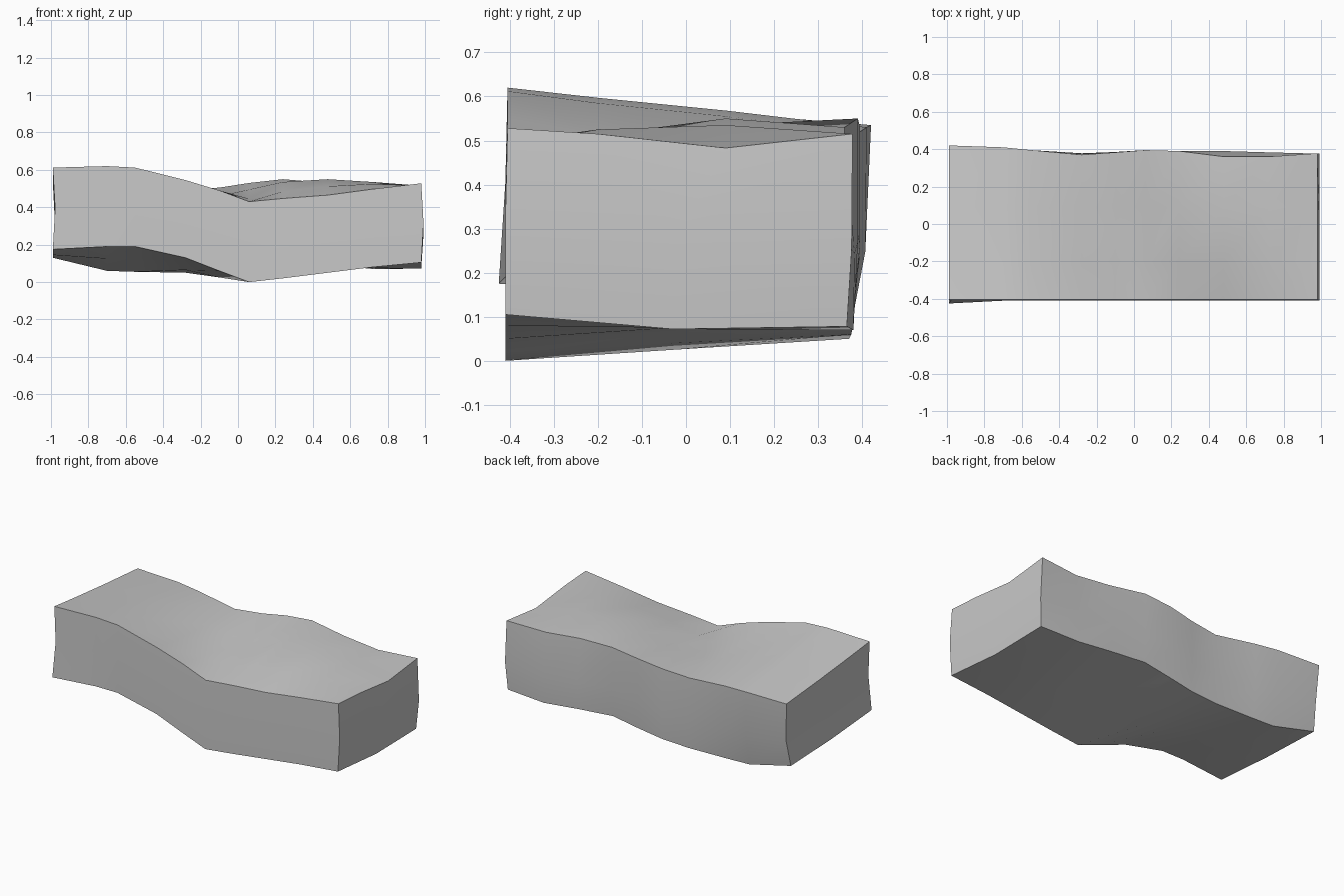
import bpy, bmesh, math

cube = bpy.data.objects.get("Cube")
if cube:
    bpy.data.objects.remove(cube, do_unlink=True)

# Single grey finish
grey = bpy.data.materials.new("grey")
grey.use_nodes = True
colour = (0.58, 0.58, 0.58, 1)
grey.diffuse_color = colour
grey.node_tree.nodes["Principled BSDF"].inputs["Base Color"].default_value = colour

# Sections along the slab: x, top heights from front to back,
# underside heights from front to back, back (top, waist, bottom) depth
sections = [
    (-0.99, (.612, .59, .562, .535), (.175, .145, .13), (.42, .405, .375)),
    (-0.70, (.62, .597, .568, .53), (.19, .125, .06), (.41, .407, .37)),
    (-0.55, (.612, .585, .555, .52), (.19, .12, .055), (.395, .395, .37)),
    (-0.28, (.545, .515, .495, .49), (.13, .065, .05), (.37, .378, .37)),
    (-0.10, (.49, .46, .475, .505), (.06, .025, .06), (.383, .385, .375)),
    (0.06, (.43, .445, .495, .53), (0, .04, .085), (.395, .395, .38)),
    (0.24, (.447, .485, .535, .55), (.02, .065, .115), (.39, .39, .38)),
    (0.48, (.465, .512, .55, .53), (.05, .075, .095), (.36, .39, .38)),
    (0.72, (.497, .525, .535, .505), (.08, .075, .07), (.36, .383, .38)),
    (0.98, (.528, .515, .483, .515), (.105, .072, .078), (.378, .376, .365)),
]


def ring(x, top, under, back):
    """Points around one section; end sections bow slightly at mid height."""
    bow = 0.012 if abs(x) > 0.9 else 0
    nose = -.425 if x < -0.9 else -.41
    waist_z = under[2] + (top[3] - under[2]) * .4
    return [
        (x, nose, under[0]), (x + bow, -.41, (under[0] + top[0]) / 2),
        (x, -.405, top[0]), (x, -.2, top[1]), (x, .09, top[2]),
        (x, back[0], top[3]), (x + bow, back[1], waist_z),
        (x, back[2], under[2]), (x, -.03, under[1]),
    ]


# Wavy slab lofted through the sections
bm = bmesh.new()
rings = [[bm.verts.new(p) for p in ring(*s)] for s in sections]
for a, b in zip(rings, rings[1:]):
    for i in range(len(a)):
        j = (i + 1) % len(a)
        bm.faces.new((a[i], b[i], b[j], a[j]))

# End caps fan out from a centre point
for r in (rings[0], rings[-1]):
    centre = bm.verts.new((r[1].co + r[6].co) / 2)
    for i in range(len(r)):
        bm.faces.new((r[i], r[(i + 1) % len(r)], centre))

bmesh.ops.recalc_face_normals(bm, faces=bm.faces)
mesh = bpy.data.meshes.new("wavy_slab")
bm.to_mesh(mesh)
bm.free()
mesh.materials.append(grey)
slab = bpy.data.objects.new("wavy_slab", mesh)
bpy.context.collection.objects.link(slab)
bpy.ops.object.select_all(action="DESELECT")
slab.select_set(True)
bpy.context.view_layer.objects.active = slab
bpy.ops.object.shade_smooth_by_angle(angle=math.radians(35))
